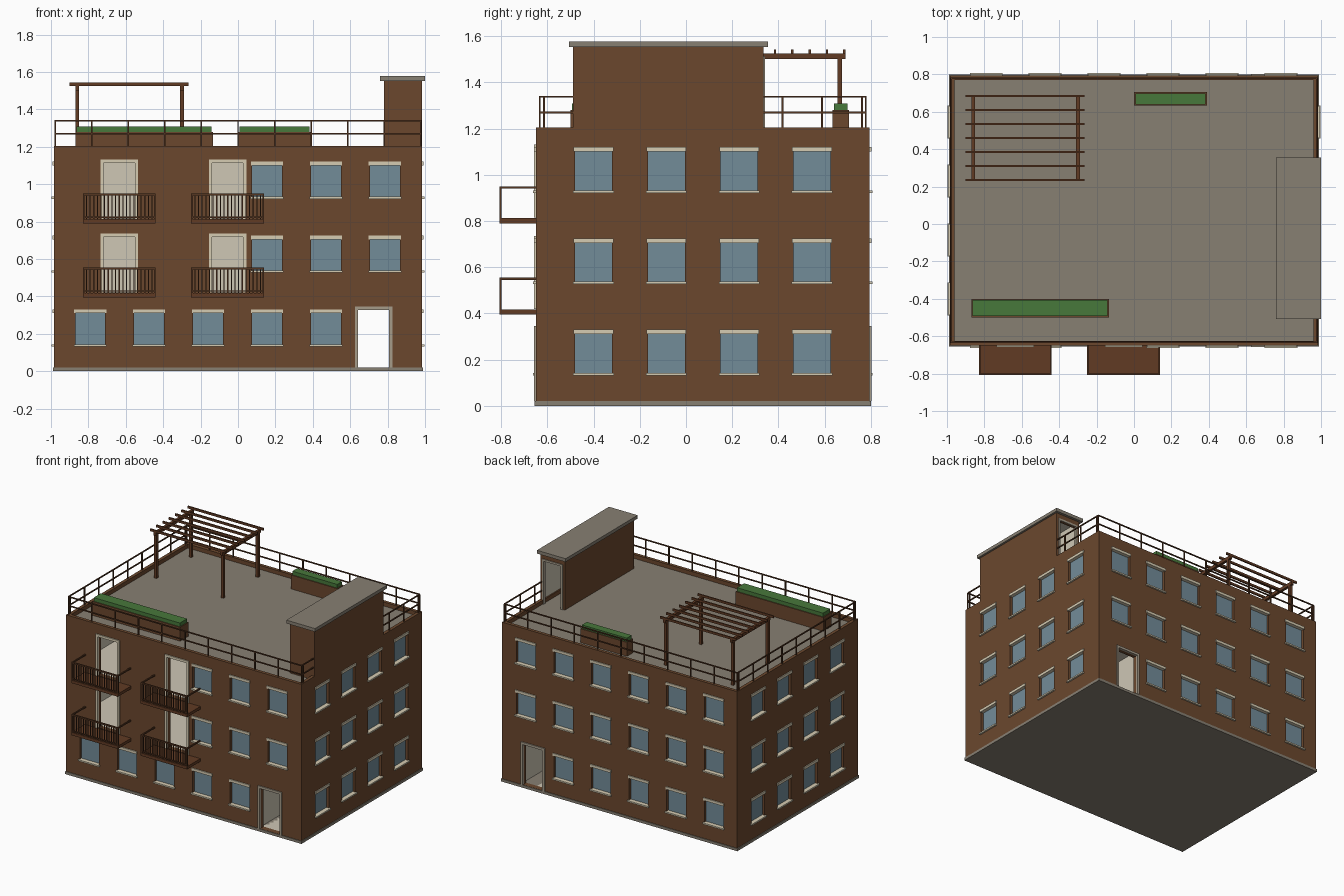
import bpy
import bmesh

if "Cube" in bpy.data.objects:
    bpy.data.objects.remove(bpy.data.objects["Cube"], do_unlink=True)


def material(name, srgb):
    lin = [c / 12.92 if c <= 0.04045 else ((c + 0.055) / 1.055) ** 2.4 for c in srgb]
    m = bpy.data.materials.new(name)
    m.use_nodes = True
    m.diffuse_color = (*lin, 1)
    m.node_tree.nodes["Principled BSDF"].inputs["Base Color"].default_value = (*lin, 1)
    return m


BRICK = material("brown brick", (0.42, 0.28, 0.18))
PLASTER = material("cream plaster", (0.81, 0.78, 0.71))
TRIM = material("cream trim", (0.84, 0.80, 0.70))
STONE = material("door stone", (0.65, 0.61, 0.54))
GLASS = material("blue glass", (0.45, 0.55, 0.60))
ROOF = material("grey concrete", (0.53, 0.50, 0.45))
METAL = material("dark brown metal", (0.33, 0.21, 0.13))
WOOD = material("brown wood", (0.38, 0.23, 0.14))
GREEN = material("green hedge", (0.28, 0.47, 0.23))


def boxes(name, specs, mats, index=0):
    """One object made of boxes given as (x0, x1, y0, y1, z0, z1)."""
    bm = bmesh.new()
    for x0, x1, y0, y1, z0, z1 in specs:
        for v in bmesh.ops.create_cube(bm, size=1)["verts"]:
            v.co = (x1 if v.co.x > 0 else x0, y1 if v.co.y > 0 else y0,
                    z1 if v.co.z > 0 else z0)
    bmesh.ops.recalc_face_normals(bm, faces=bm.faces)
    for f in bm.faces:
        f.material_index = index
    me = bpy.data.meshes.new(name)
    bm.to_mesh(me)
    bm.free()
    for m in mats:
        me.materials.append(m)
    ob = bpy.data.objects.new(name, me)
    bpy.context.collection.objects.link(ob)
    return ob


def carve(target, specs, index):
    """Cut boxes out of the target; cut faces take the material index."""
    cutter = boxes("cutter", specs, [BRICK, PLASTER], index)
    cutter.hide_render = True
    mod = target.modifiers.new("carve", "BOOLEAN")
    mod.operation = "DIFFERENCE"
    mod.solver = "EXACT"
    mod.object = cutter
    bpy.context.view_layer.objects.active = target
    bpy.ops.object.modifier_apply(modifier=mod.name)
    bpy.data.objects.remove(cutter, do_unlink=True)


X, Y0, Y1 = 0.985, -0.65, 0.795      # outer wall planes
TOP, DECK, WALL = 1.205, 1.175, 0.04


def on_wall(side, u0, u1, o0, o1, z0, z1):
    """Box on a wall: u runs along it, o is distance outward."""
    if side == "front":
        return (u0, u1, Y0 - o1, Y0 - o0, z0, z1)
    if side == "back":
        return (u0, u1, Y1 + o0, Y1 + o1, z0, z1)
    if side == "right":
        return (-X - o1, -X - o0, u0, u1, z0, z1)
    return (X + o0, X + o1, u0, u1, z0, z1)


# Layout of windows and doors
columns = [-0.79 + 0.315 * i for i in range(6)]
side_columns = [-0.40 + 0.315 * i for i in range(4)]
floors = [0.14, 0.535, 0.93]
windows = []
for level, z in enumerate(floors):
    for i, u in enumerate(columns):
        if level > 0 or i < 5:
            windows.append(("back", u, z))
        if (level == 0 and i < 5) or (level > 0 and i > 2):
            windows.append(("front", u, z))
    for u in side_columns:
        windows += [("left", u, z), ("right", u, z)]
ENTRY = 0.725
entries = [("front", ENTRY, 0.02, 0.31), ("back", ENTRY, 0.02, 0.31)]
balcony_doors = [("front", u, z, 0.30) for u in (-0.635, -0.055) for z in (0.42, 0.815)]

# Walls, hollowed into rooms and an entry corridor
walls = boxes("walls", [(-X, X, Y0, Y1, 0.015, TOP)], [BRICK, PLASTER])
inner = (-X + WALL, X - WALL, Y0 + WALL, Y1 - WALL)
carve(walls, [(0.625, 0.83, *inner[2:], 0.02, 0.38),
              (*inner, 0.42, 0.775), (*inner, 0.815, 1.14)], 1)
carve(walls, [(-X + 0.025, X - 0.025, Y0 + 0.025, Y1 - 0.025, DECK - 0.01, 1.4)], 0)
carve(walls, [on_wall(s, u - 0.08, u + 0.08, -0.025, 0.05, z, z + 0.185)
              for s, u, z in windows], 0)
carve(walls, [on_wall(s, u - 0.085, u + 0.085, -WALL - 0.01, 0.05, z + 0.001, z + h)
              for s, u, z, h in entries + balcony_doors], 0)
boxes("foundation", [(-0.99, 0.99, Y0 - 0.005, Y1 + 0.005, 0, 0.02)], [ROOF])
boxes("roof_deck", [(-X + 0.025, X - 0.025, Y0 + 0.025, Y1 - 0.025, DECK - 0.01, DECK)], [ROOF])

# Window parts
boxes("window_glass", [on_wall(s, u - 0.08, u + 0.08, -0.025, -0.02, z, z + 0.185)
                       for s, u, z in windows], [GLASS])
boxes("window_lintels", [on_wall(s, u - 0.086, u + 0.086, -0.02, 0.007, z + 0.17, z + 0.19)
                         for s, u, z in windows], [TRIM])
boxes("window_sills", [on_wall(s, u - 0.088, u + 0.088, -0.02, 0.013, z - 0.008, z + 0.003)
                       for s, u, z in windows], [TRIM])


def door_frames(name, doors, mat):
    parts = []
    for s, u, z, h in doors:
        for a in (-0.1, 0.083):
            parts.append(on_wall(s, u + a, u + a + 0.017, -0.01, 0.008, z, z + h))
        parts.append(on_wall(s, u - 0.1, u + 0.1, -0.01, 0.008, z + h - 0.002, z + h + 0.016))
    boxes(name, parts, [mat])


door_frames("entry_frames", entries, STONE)
door_frames("balcony_door_frames", balcony_doors, TRIM)

# Balconies
slabs, rails = [], []
F = -0.808
for x0 in (-0.83, -0.25):
    x1 = x0 + 0.39
    for z in (0.395, 0.79):
        slabs.append((x0, x1, F, Y0 + 0.01, z, z + 0.022))
        top = z + 0.16
        rails.append((x0, x1, F, F + 0.01, top - 0.01, top))
        rails.append((x0, x1, F, F + 0.008, z + 0.03, z + 0.036))
        for x in (x0, x1 - 0.01):
            rails.append((x, x + 0.01, F, Y0, top - 0.01, top))
            rails.append((x, x + 0.01, F, F + 0.01, z, top))
        for i in range(1, 20):
            x = x0 + 0.39 * i / 20
            rails.append((x - 0.003, x + 0.003, F + 0.002, F + 0.008, z + 0.02, top - 0.005))
boxes("balcony_slabs", slabs, [WOOD])
boxes("balcony_railings", rails, [METAL])

# Stair house on the roof
stair = boxes("stair_house", [(0.78, 0.985, -0.49, 0.335, DECK, 1.56)], [BRICK, PLASTER])
carve(stair, [(0.795, 0.97, -0.47, 0.315, DECK - 0.1, 1.54)], 1)
carve(stair, [(0.81, 0.955, 0.3, 0.4, DECK - 0.1, 1.50)], 0)
boxes("stair_door_frame", [(0.797, 0.812, 0.32, 0.341, DECK, 1.515),
                           (0.953, 0.968, 0.32, 0.341, DECK, 1.515),
                           (0.797, 0.968, 0.32, 0.341, 1.50, 1.515)], [STONE])
boxes("stair_house_roof", [(0.76, 1.0, -0.507, 0.355, 1.552, 1.577)], [ROOF])

# Roof railing
R = 0.004
FY, BY, SX = -0.633, 0.778, 0.976
rails = []
for y in (FY, BY):
    for z in (1.27, 1.338):
        rails.append((-SX, SX, y - R, y + R, z - R, z + R))
    for i in range(11):
        x = -SX + 2 * SX * i / 10
        rails.append((x - R, x + R, y - R, y + R, DECK, 1.338))
for x, spans in ((-SX, [(FY, BY)]), (SX, [(FY, -0.49), (0.335, BY)])):
    for a, b in spans:
        for z in (1.27, 1.338):
            rails.append((x - R, x + R, a, b, z - R, z + R))
        for i in range(9):
            y = -0.615 + 0.172 * i
            if a < y < b:
                rails.append((x - R, x + R, y - R, y + R, DECK, 1.338))
boxes("roof_railing", rails, [METAL])

# Pergola
posts = [(x - 0.01, x + 0.01, y - 0.01, y + 0.01, DECK, 1.51)
         for x in (-0.86, -0.30) for y in (0.25, 0.665)]
beams = [(x - 0.01, x + 0.01, 0.23, 0.69, 1.502, 1.526) for x in (-0.86, -0.30)]
slats = [(-0.9, -0.265, y - 0.005, y + 0.005, 1.526, 1.543)
         for y in [0.235 + 0.075 * i for i in range(7)]]
boxes("pergola", posts + beams + slats, [WOOD])

# Planters
beds = [(-0.87, -0.135, -0.5, -0.4), (0.0, 0.39, 0.633, 0.705)]
boxes("planter_boxes", [(*b, DECK, 1.28) for b in beds], [BRICK])
boxes("planter_hedges", [(a + 0.007, b - 0.007, c + 0.007, d - 0.007, 1.27, 1.308)
                         for a, b, c, d in beds], [GREEN])
